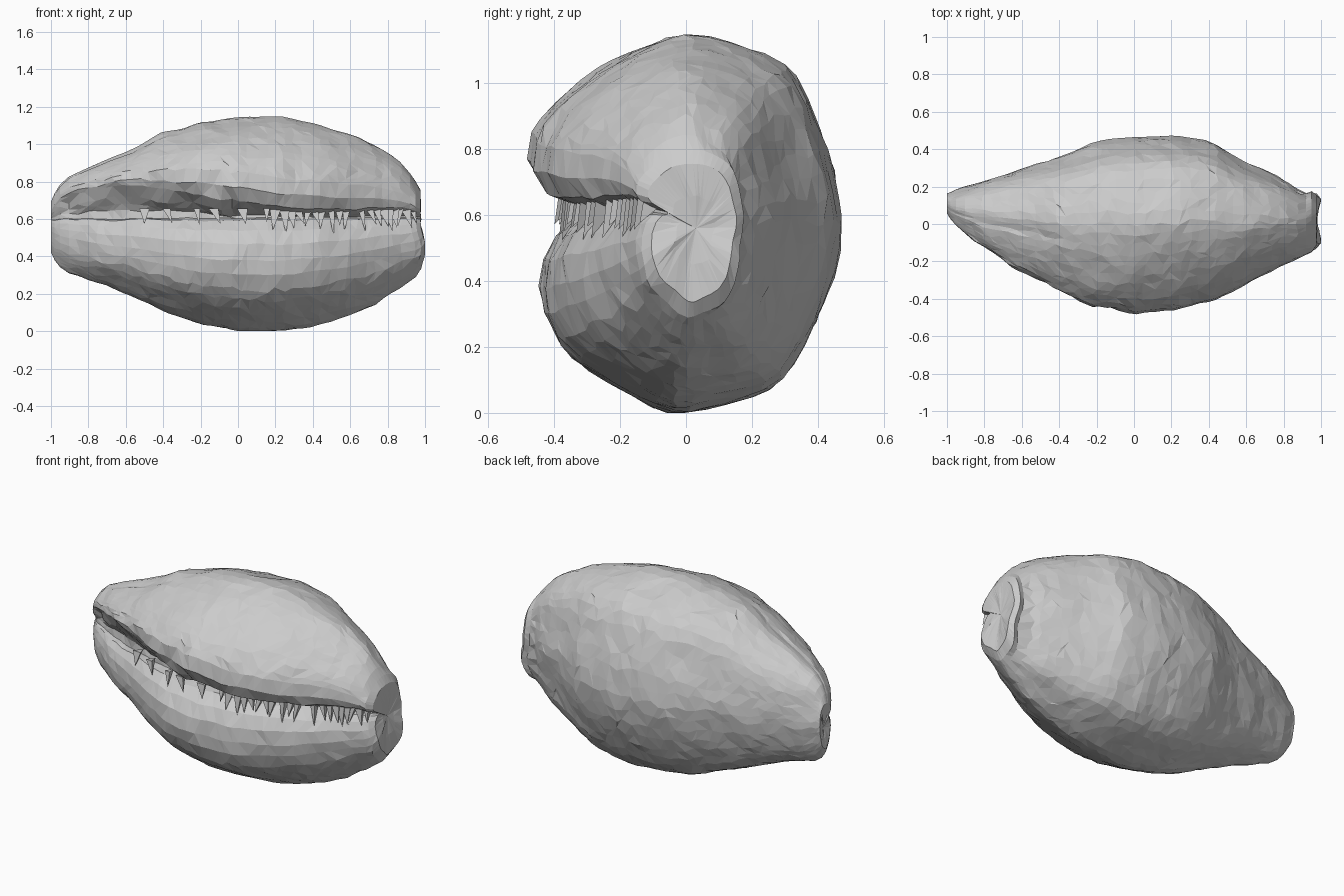
import bpy, bmesh, math, random
from mathutils import Vector, noise

if "Cube" in bpy.data.objects:
    bpy.data.objects.remove(bpy.data.objects["Cube"])

random.seed(4)
SLIT_Z = 0.6

# stations along the length: x, bottom z, top z, front y, back y, lip lift
STATIONS = [
    (-1.00, 0.42, 0.70, 0.06, 0.16, 0.30), (-0.97, 0.36, 0.77, 0.01, 0.17, 0.45),
    (-0.92, 0.315, 0.82, -0.04, 0.19, 0.48), (-0.80, 0.27, 0.875, -0.13, 0.23, 0.48),
    (-0.60, 0.20, 0.96, -0.25, 0.30, 0.40), (-0.40, 0.11, 1.06, -0.36, 0.36, 0.25),
    (-0.20, 0.035, 1.12, -0.45, 0.44, 0.12), (0.00, 0.00, 1.145, -0.48, 0.47, 0.05),
    (0.22, 0.00, 1.145, -0.46, 0.475, -0.03), (0.42, 0.03, 1.11, -0.41, 0.44, -0.05),
    (0.60, 0.085, 1.05, -0.33, 0.33, -0.03), (0.75, 0.155, 0.98, -0.25, 0.26, 0.02),
    (0.85, 0.215, 0.92, -0.20, 0.21, 0.06), (0.90, 0.25, 0.87, -0.175, 0.165, 0.10),
    (0.95, 0.29, 0.80, -0.15, 0.18, 0.13), (0.975, 0.34, 0.76, -0.12, 0.155, 0.13)]

# cross-section: y from -1 front to 1 back, z from -1 bottom via slit to 1 top
PROFILE = [
    (-.56, .03), (-.76, .08), (-.92, .14), (-1, .27), (-.97, .43), (-.84, .6), (-.46, .86),
    (0, 1), (.4, .92), (.71, .76), (.9, .38), (1, -.03), (.89, -.42), (.7, -.74), (.52, -.88),
    (.25, -.95), (-.1, -1), (-.46, -.86), (-.82, -.64), (-.92, -.37), (-.9, -.22),
    (-.82, -.1), (-.7, -.01), (-.57, .01)]


def curve(points, i, t):
    """Smooth spline through a list of tuples, on segment i."""
    p = [points[max(0, min(len(points) - 1, i + k))] for k in (-1, 0, 1, 2)]
    return [b + .5 * t * (c - a + t * (2*a - 5*b + 4*c - d + t * (3*(b - c) + d - a)))
            for a, b, c, d in zip(*p)]


def station(x):
    """Interpolate the station table at x."""
    for a, b in zip(STATIONS, STATIONS[1:]):
        if x <= b[0]:
            t = (x - a[0]) / (b[0] - a[0])
            return [p + (q - p) * t for p, q in zip(a, b)][1:]
    return STATIONS[-1][1:]


def place(x, v, w, front):
    """Map a profile point into the section at x."""
    zb, zt, y0, y1, lift = station(x)
    if w > .02 and front:
        w += lift * (1 - w) * min(1, w / .12)
    z = SLIT_Z + w * ((zt - SLIT_Z) if w > 0 else (SLIT_Z - zb))
    return Vector((x, (y0 + y1) / 2 + v * (y1 - y0) / 2, z))


def finish(bm, name):
    bmesh.ops.recalc_face_normals(bm, faces=bm.faces[:])
    mesh = bpy.data.meshes.new(name)
    bm.to_mesh(mesh)
    bm.free()
    bpy.context.collection.objects.link(bpy.data.objects.new(name, mesh))


# rounded shell body with a lengthwise mouth
bm = bmesh.new()
section = []
for i, ((a, b), (c, d)) in enumerate(zip(PROFILE, PROFILE[1:])):
    steps = max(1, round(math.hypot(c - a, d - b) / .13))
    section += [tuple(curve(PROFILE, i, k / steps)) for k in range(steps)]
section.append(PROFILE[-1])

xs = [-1 + 1.92 * i / 40 for i in range(41)] + [.95, .975]
xs.insert(1, -.98)
rings = []
count = len(section)
for x in xs:
    ring = []
    for k, (v, w) in enumerate(section):
        # slide points around so the facets are irregular
        if 5 < k < count - 6:
            o = section[k + random.choice((-1, 1))]
            t = random.uniform(0, .25)
            v, w = v + (o[0] - v) * t, w + (o[1] - w) * t
        jx = 0 if abs(x) > .9 else random.uniform(-.014, .014)
        p = place(x + jx, v, w, v < -.3)
        n = noise.noise_vector(p * 5) * .01 + noise.noise_vector(p * 14) * .008
        # torn, lumpy lip inside the left half of the mouth
        if k < 6 and -.95 < x < .0:
            n += noise.noise_vector(p * 9) * .025
        p += Vector((0, n.y, n.z))
        # the lower lip bulges outward at the right end
        if x > .9 and p.z < SLIT_Z:
            p.x += .03 * math.exp(-((p.z - .44) / .08) ** 2)
        p.x = max(-1, min(1, p.x))
        p.z = max(0, p.z)
        ring.append(bm.verts.new(p))
    rings.append(ring)
for r, s in zip(rings, rings[1:]):
    for k in range(count):
        j = (k + 1) % count
        a, b, c, d = r[k], s[k], s[j], r[j]
        tris = ((a, b, c), (a, c, d)) if random.random() < .5 else ((a, b, d), (b, c, d))
        for tri in tris:
            bm.faces.new(tri)
# end caps, each with a lumpy middle ring
for ring, tip in ((rings[0], (-.985, .11, .55)), (rings[-1], (.97, .03, .56))):
    tip = Vector(tip)
    mid = [bm.verts.new(v.co.lerp(tip, .5) +
                        noise.noise_vector(v.co * 12) * .012) for v in ring]
    centre = bm.verts.new(tip)
    for k in range(count):
        j = (k + 1) % count
        bm.faces.new((ring[k], ring[j], mid[j]))
        bm.faces.new((ring[k], mid[j], mid[k]))
        bm.faces.new((mid[k], mid[j], centre))
finish(bm, "shell_body")

# ragged teeth hanging from the upper lip
bm = bmesh.new()
for start, end, gap, length in ((-.5, .18, .12, .08), (.2, .6, .042, .12), (.66, .95, .034, .13)):
    x = start
    while x < end:
        root = place(x, -.8, .08, True)
        root.z = min(root.z, .64) + .015
        h = length * random.uniform(.5, 1.2)
        wid = random.uniform(.016, .03)
        base = [bm.verts.new(root + Vector(o)) for o in
                ((-wid, 0, 0), (wid, -.004, 0), (0, .06, -.01))]
        tip = bm.verts.new(root + Vector((random.uniform(-.015, .04), -.016, -h)))
        for k in range(3):
            bm.faces.new((base[k], base[(k + 1) % 3], tip))
        bm.faces.new(base[::-1])
        x += gap * random.uniform(.7, 1.4)
finish(bm, "lip_teeth")
